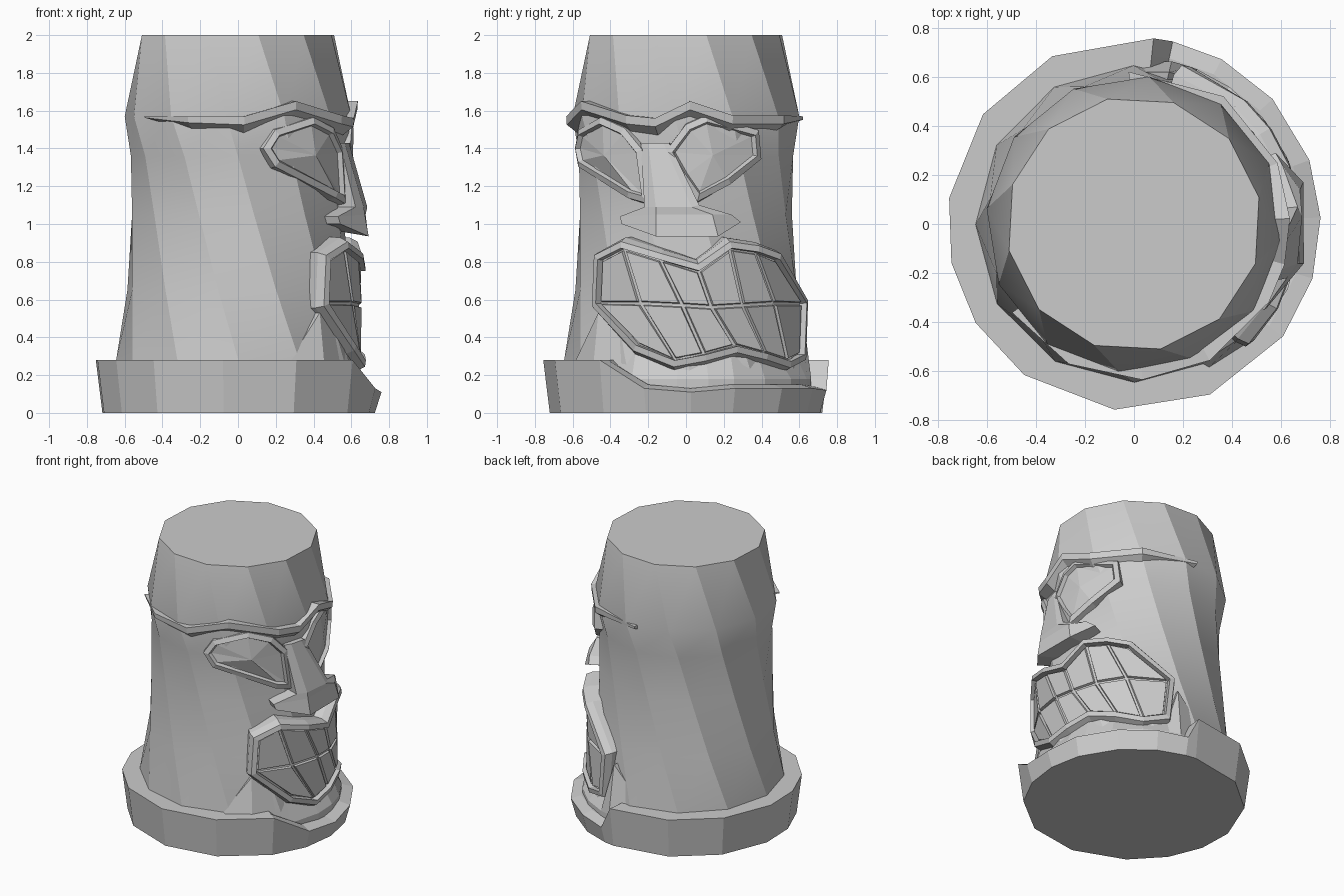
import bpy, bmesh
from math import asin, sin, cos, radians, hypot

if "Cube" in bpy.data.objects:
    bpy.data.objects.remove(bpy.data.objects["Cube"])


def pol(a, z, r):
    return (r * cos(a), r * sin(a), z)


def loft(name, rings, closed=True, cap_start=False, cap_end=False, center=None):
    """Skin a list of equal-length rings of 3D points."""
    bm = bmesh.new()
    vs = [[bm.verts.new(p) for p in ring] for ring in rings]
    n = len(rings[0])
    for a, b in zip(vs, vs[1:]):
        for i in range(n if closed else n - 1):
            j = (i + 1) % n
            bm.faces.new((a[i], a[j], b[j], b[i]))
    if cap_start:
        bm.faces.new(vs[0])
    if cap_end:
        bm.faces.new(vs[-1])
    if center:
        c = bm.verts.new(center)
        for i in range(n):
            bm.faces.new((vs[-1][i], vs[-1][(i + 1) % n], c))
    bmesh.ops.recalc_face_normals(bm, faces=bm.faces)
    me = bpy.data.meshes.new(name)
    bm.to_mesh(me)
    bm.free()
    ob = bpy.data.objects.new(name, me)
    bpy.context.collection.objects.link(ob)
    return ob


def unwrap(pts, r):
    """Face-on (y, z) outline to (arc length, z) on a cylinder of radius r."""
    return [(r * asin(y / r), z) for y, z in pts]


def offset(pts, d):
    """Mitred outward offset of a closed outline."""
    n = len(pts)
    area = sum(pts[i - 1][0] * pts[i][1] - pts[i][0] * pts[i - 1][1] for i in range(n))
    s = 1 if area > 0 else -1
    out = []
    for i in range(n):
        p, q, r = pts[i - 1], pts[i], pts[(i + 1) % n]
        ns = []
        for a, b in ((p, q), (q, r)):
            l = hypot(b[0] - a[0], b[1] - a[1])
            ns.append((s * (b[1] - a[1]) / l, -s * (b[0] - a[0]) / l))
        k = d / max(0.45, 1 + ns[0][0] * ns[1][0] + ns[0][1] * ns[1][1])
        out.append((q[0] + k * (ns[0][0] + ns[1][0]), q[1] + k * (ns[0][1] + ns[1][1])))
    return out


def wrap(pts, r0, r):
    return [pol(s / r0, z, r) for s, z in pts]


# Twisted twelve-sided column, smooth along its height, sharp between facets
profile = [(0.05, 0.66), (0.28, 0.645), (0.65, 0.595), (1.05, 0.567), (1.36, 0.567),
           (1.57, 0.603), (2.0, 0.52)]
column = loft("column", [[pol(radians(30 * i + 8 - 28 * z), z, r) for i in range(12)]
                         for z, r in profile], cap_start=True, cap_end=True)
bpy.context.view_layer.objects.active = column
column.select_set(True)
bpy.ops.object.shade_smooth_by_angle(angle=radians(22))

# Base rim, lowered under the chin
rim = [(-168, .28), (-148, .28), (-126, .28), (-96, .28), (-66, .28), (-37, .28), (-17, .13),
       (2, .11), (20, .13), (42, .13), (62, .13), (78, .12), (84, .28), (116, .28),
       (144, .28), (172, .28)]
loft("base_rim", [
    [pol(radians(a), 0, 0.725) for a, z in rim],
    [pol(radians(a), z, 0.76) for a, z in rim],
    [pol(radians(a), z + (0.02 if z < 0.2 else 0), 0.69) for a, z in rim],
    [pol(radians(a), z, 0.5) for a, z in rim]], cap_start=True, cap_end=True)

# Brow ledge wrapping the front, tapered at both ends
brow = [(-144, 1.57, .15), (-115, 1.57, .75), (-87, 1.57, 1), (-61, 1.65, 1), (-30, 1.575, 1),
        (-15, 1.56, 1), (2, 1.65, 1), (23, 1.575, 1), (55, 1.575, 1), (92, 1.57, .4)]
loft("brow_ledge", [[pol(radians(a), z, 0.55),
                     pol(radians(a), z, 0.61 + 0.025 * t),
                     pol(radians(a), z - 0.045 * t, 0.61 + 0.022 * t),
                     pol(radians(a), z - 0.10 * t, 0.56)] for a, z, t in brow],
     cap_start=True, cap_end=True)

# Eyes: flat panel inside a raised frame
eyes = {
    "eye_a": [(-.575, 1.40), (-.56, 1.47), (-.45, 1.53), (-.34, 1.48), (-.26, 1.38),
              (-.23, 1.15), (-.30, 1.17), (-.56, 1.33)],
    "eye_b": [(-.07, 1.38), (.02, 1.50), (.11, 1.54), (.36, 1.47), (.37, 1.36),
              (.22, 1.24), (.07, 1.16), (.0, 1.26)],
}
R = 0.6
for name, pts in eyes.items():
    p = unwrap(pts, R)
    o = offset(p, 0.033)
    c = [sum(q[k] for q in p) / len(p) for k in (0, 1)]
    loft(name, [wrap(offset(p, 0.045), R, 0.54), wrap(o, R, 0.603), wrap(p, R, 0.613),
                wrap(offset(p, -0.01), R, 0.588)], center=pol(c[0] / R, c[1], 0.6))

# Nose: rows from the bridge down to the nostrils, (y, z, radius)
nose = [
    [(-.24, 1.43, .59), (-.20, 1.43, .60), (-.12, 1.43, .60), (-.09, 1.43, .60)],
    [(-.22, 1.09, .66), (-.16, 1.09, .685), (.03, 1.09, .685), (.07, 1.10, .67)],
    [(-.35, 1.04, .635), (-.16, 1.05, .69), (.14, 1.05, .69), (.24, 1.05, .65)],
    [(-.34, 1.0, .64), (-.16, .935, .71), (.17, .935, .71), (.29, 1.01, .645)],
]
rows = [[pol(asin(row[k][0] / row[k][2]), row[k][1], 0.5 if edge else row[k][2])
         for k, edge in ((0, 1), (0, 0), (1, 0), (2, 0), (3, 0), (3, 1))] for row in nose]
under = [pol(asin(y / r), max(z, .97), 0.5) for y, z, r in nose[-1]]
loft("nose", rows + [[under[0]] + under + [under[-1]]], closed=False, cap_start=True)

# Teeth: two rows of slanted tiles, lines run top to bottom
top = [(-.46, .81), (-.34, .87), (-.14, .81), (.07, .75), (.24, .87), (.38, .85), (.49, .81)]
mid = [(-.47, .58), (-.25, .58), (-.02, .57), (.14, .56), (.31, .57), (.48, .58), (.63, .58)]
low = [(-.26, .36), (-.06, .28), (.10, .31), (.27, .355), (.43, .315), (.55, .275), (.62, .31)]
R = 0.67
t, m, b = (unwrap(r, R) for r in (top, mid, low))
for i in range(6):
    tiles = {"upper": [t[i], t[i + 1], m[i + 1], m[i]],
             "lower": [m[i], m[i + 1], b[i + 1], b[i]]}
    for row, q in tiles.items():
        loft(f"{row}_tooth_{i}", [wrap(q, R, 0.55), wrap(q, R, 0.64),
                                  wrap(offset(q, -0.008), R, 0.64),
                                  wrap(offset(q, -0.013), R, 0.655)], cap_end=True)

# Lips: raised frame with a short slope back to the column
mouth = t + [m[6]] + b[::-1] + [m[0]]
loft("lips", [wrap(offset(mouth, 0.06), R, 0.55), wrap(offset(mouth, 0.055), R, 0.63),
              wrap(offset(mouth, 0.035), R, 0.675), wrap(offset(mouth, 0.002), R, 0.68),
              wrap(offset(mouth, -0.004), R, 0.56)])

# Jaw filling the space between lower lip, mouth corners and base
jaw = [(-68, .22), (-47, .53), (-25, .31), (-4, .24), (10, .26), (22, .30), (38, .27),
       (55, .24), (70, .27), (77, .53), (104, .22)]
loft("jaw", [[pol(radians(a), 0.05, 0.5), pol(radians(a), 0.05, 0.68),
              pol(radians(a), 0.18, 0.68), pol(radians(a), z, 0.635),
              pol(radians(a), z, 0.5)] for a, z in jaw], cap_start=True, cap_end=True)
